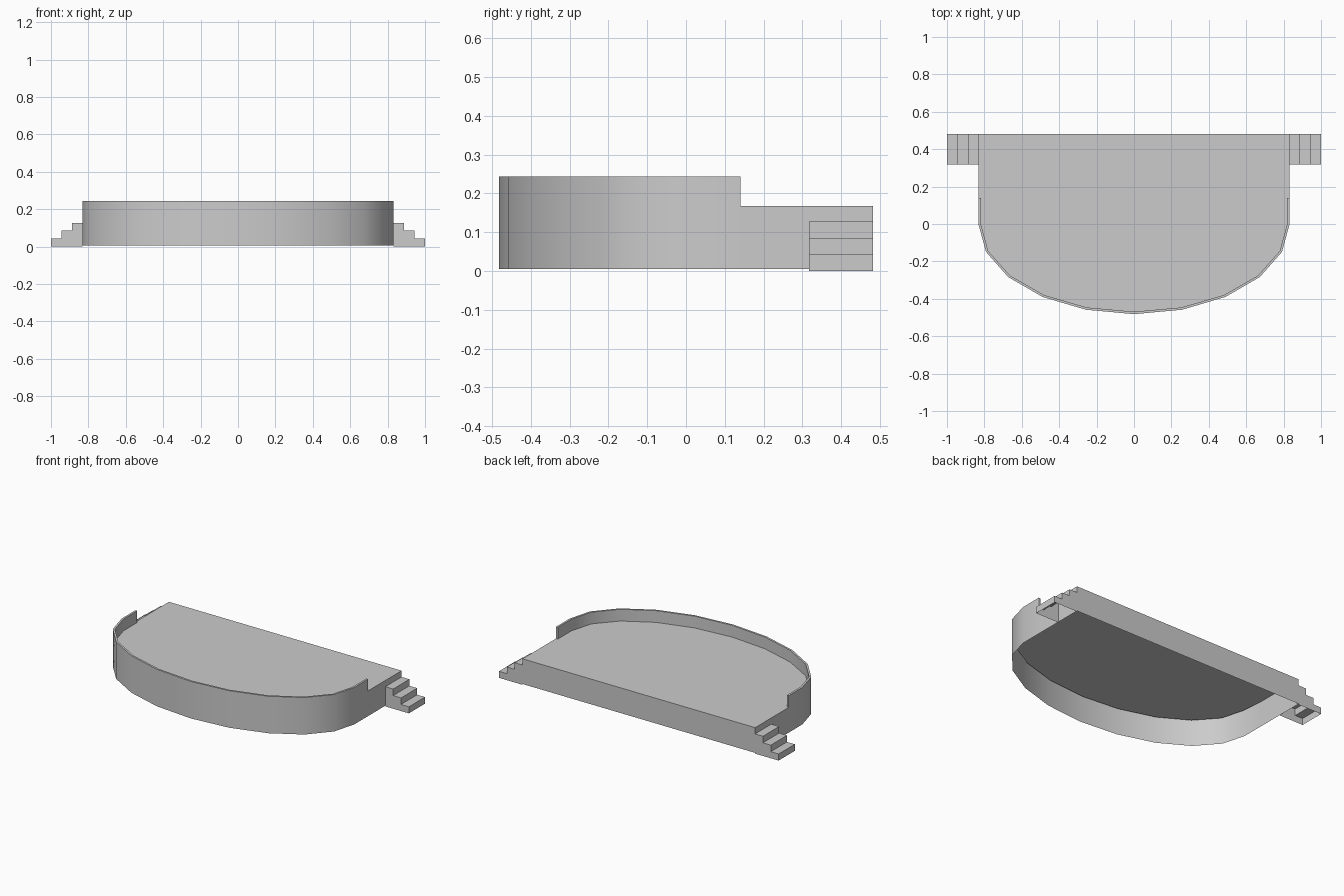
import bpy, bmesh, math

if "Cube" in bpy.data.objects:
    bpy.data.objects.remove(bpy.data.objects["Cube"])

W, D = 0.832, 0.482            # half width, half depth
Z0, ZD, ZT = 0.005, 0.168, 0.244   # skirt bottom, deck, rim top
LIP_Y, LIP = 0.14, 0.013       # where the rim ends, rim thickness


def finish(name, bm):
    bmesh.ops.remove_doubles(bm, verts=bm.verts, dist=1e-5)
    me = bpy.data.meshes.new(name)
    bm.to_mesh(me)
    bm.free()
    ob = bpy.data.objects.new(name, me)
    bpy.context.collection.objects.link(ob)
    return ob


def face(bm, pts):
    return bm.faces.new([bm.verts.new(p) for p in pts])


def wall(bm, path, za, zb):
    for (ax, ay), (bx, by) in zip(path, path[1:]):
        face(bm, [(ax, ay, za), (bx, by, za), (bx, by, zb), (ax, ay, zb)])


def bow(inset):
    # half ellipse at the front with short straight ends, left to right
    arc = [(-(W - inset) * math.cos(math.pi * i / 10),
            -(D - inset) * math.sin(math.pi * i / 10)) for i in range(11)]
    return [(-(W - inset), LIP_Y)] + arc + [(W - inset, LIP_Y)]


# Stage: open-bottomed shell with curved skirt, raised rim and deck
bm = bmesh.new()
outer, inner = bow(0), bow(LIP)
back = [(W, LIP_Y), (W, D), (-W, D), (-W, LIP_Y)]
wall(bm, outer + back[1:], Z0, ZD)
wall(bm, outer, ZD, ZT)
wall(bm, inner[::-1], ZD, ZT)
for i in range(len(outer) - 1):
    face(bm, [(*p, ZT) for p in (outer[i], outer[i + 1], inner[i + 1], inner[i])])
wall(bm, [inner[0], outer[0]], ZD, ZT)
wall(bm, [outer[-1], inner[-1]], ZD, ZT)
deck = face(bm, [(x, y, ZD) for x, y in inner + back])
bmesh.ops.triangulate(bm, faces=[deck])
stage = finish("stage", bm)

# Side steps: three treads, hollow beneath, mirrored to both sides
bm = bmesh.new()
run, rise = (1 - W) / 3, 0.0425
prof = [(1, 0)]
for i in range(3):
    prof += [(1 - i * run, (i + 1) * rise), (1 - (i + 1) * run, (i + 1) * rise)]
Y0 = 0.317
for (ax, az), (bx, bz) in zip(prof, prof[1:]):
    face(bm, [(ax, Y0, az), (ax, D, az), (bx, D, bz), (bx, Y0, bz)])
end = prof + [(W, 0)]
face(bm, [(x, Y0, z) for x, z in end])
face(bm, [(x, D, z) for x, z in reversed(end)])
steps = finish("side_steps", bm)
steps.modifiers.new("mirror", 'MIRROR').use_mirror_merge = False

# Smooth skirt with crisp corners
bpy.ops.object.select_all(action='DESELECT')
stage.select_set(True)
bpy.context.view_layer.objects.active = stage
bpy.ops.object.shade_smooth_by_angle(angle=math.radians(30))
